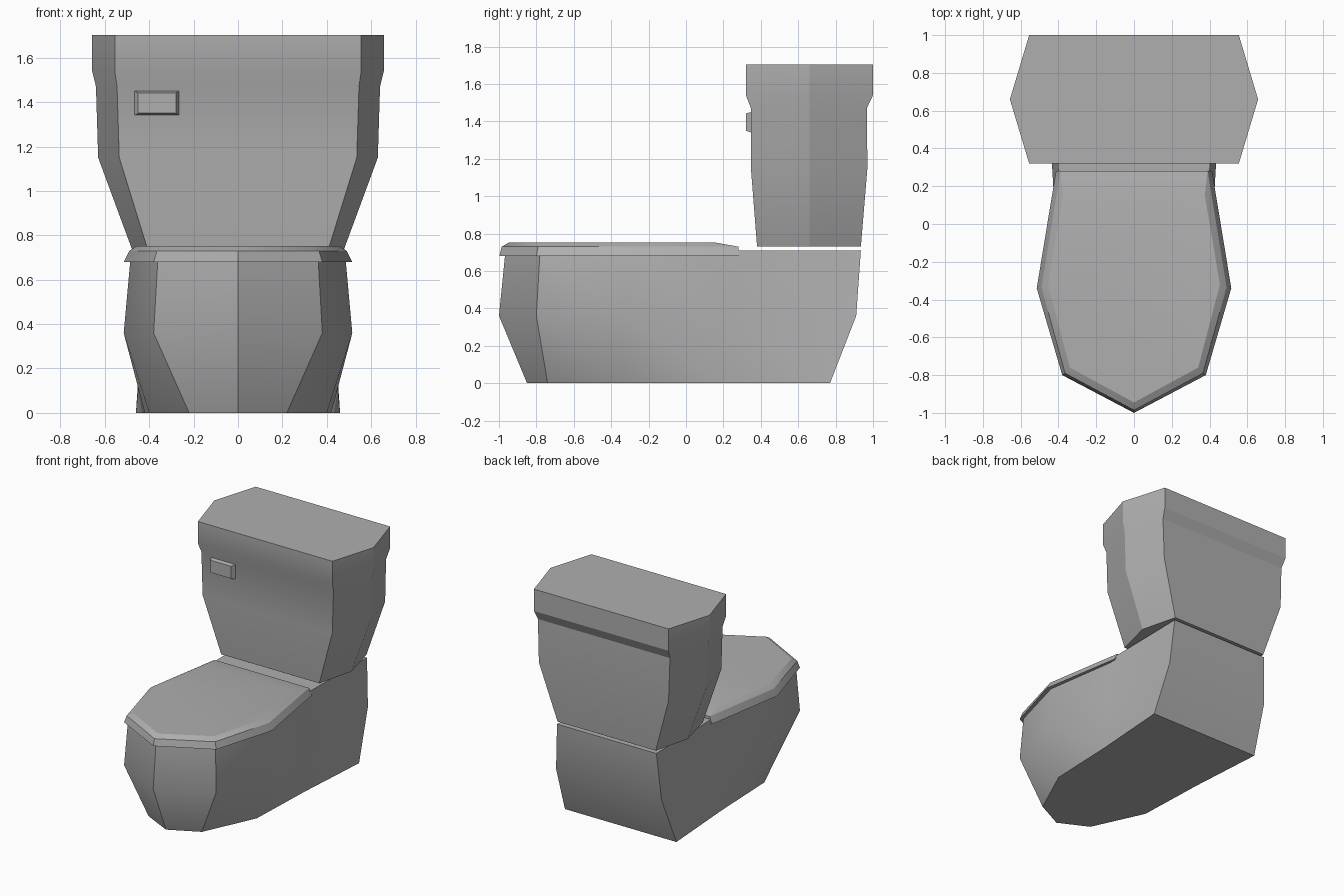
import bpy, bmesh
from math import radians

if "Cube" in bpy.data.objects:
    bpy.data.objects.remove(bpy.data.objects["Cube"])

# Mid-grey ceramic
grey = bpy.data.materials.new("grey_ceramic")
grey.diffuse_color = (.43, .43, .43, 1)
grey.use_nodes = True
grey.node_tree.nodes["Principled BSDF"].inputs["Base Color"].default_value = grey.diffuse_color


def finish(bm, name, angle):
    bmesh.ops.recalc_face_normals(bm, faces=bm.faces)
    mesh = bpy.data.meshes.new(name)
    bm.to_mesh(mesh)
    bm.free()
    mesh.materials.append(grey)
    ob = bpy.data.objects.new(name, mesh)
    bpy.context.collection.objects.link(ob)
    bpy.ops.object.select_all(action='DESELECT')
    ob.select_set(True)
    bpy.context.view_layer.objects.active = ob
    bpy.ops.object.shade_smooth_by_angle(angle=radians(angle))


def loft(name, rings, angle=30, split=False):
    """Skin a stack of equal-length rings and cap both ends.
    split cuts each side quad along a mirrored diagonal."""
    bm = bmesh.new()
    loops = [[bm.verts.new(p) for p in ring] for ring in rings]
    n = len(loops[0])
    for a, b in zip(loops, loops[1:]):
        for i in range(n):
            j = (i + 1) % n
            if not split:
                bm.faces.new((a[i], a[j], b[j], b[i]))
            elif i < n // 2:
                bm.faces.new((a[i], a[j], b[i]))
                bm.faces.new((a[j], b[j], b[i]))
            else:
                bm.faces.new((a[i], a[j], b[j]))
                bm.faces.new((a[i], b[j], b[i]))
    bm.faces.new(loops[0])
    bm.faces.new(loops[-1])
    finish(bm, name, angle)


def level(half, z):
    """Right-hand outline (front to back) closed with its mirror image."""
    return ([(x, y, z) for x, y in half]
            + [(-x, y, z) for x, y in reversed(half) if x > 0])


# Bowl and base: pointed front, widest near the middle, square back
loft("bowl_base", [
    level([(0, -.85), (.22, -.74), (.40, -.35), (.42, .18), (.46, .77)], 0),
    level([(0, -1.0), (.38, -.80), (.515, -.34), (.427, .19), (.435, .91)], .36),
    level([(0, -.965), (.36, -.78), (.483, -.33), (.40, .22), (.41, .935)], .71),
], split=True)

# Closed seat lid: bevelled rim, top sloping down at the hinge end
loft("seat_lid", [
    level([(0, -.998), (.38, -.80), (.515, -.34), (.413, .28)], .68),
    level([(0, -.985), (.365, -.79), (.49, -.335), (.39, .28)], .73),
    level([(0, -.945), (.34, -.76), (.455, -.32), (.375, .15)], .753),
])

# Tank with overhanging top: (z, corner x, middle x, front y, back y)
loft("tank", [
    level([(cx, fy), (mx, .66), (cx, by)], z)
    for z, cx, mx, fy, by in [
        (.73, .405, .475, .38, .935),
        (1.15, .535, .63, .347, .97),
        (1.47, .545, .64, .347, .967),
        (1.54, .555, .657, .32, 1.0),
        (1.703, .555, .657, .32, 1.0),
    ]
], angle=24)


# Flush handle: small tapered block on the tank front
def plate(x0, x1, z0, z1, y):
    return [(x0, y, z0), (x1, y, z0), (x1, y, z1), (x0, y, z1)]


loft("flush_handle", [
    plate(-.467, -.263, 1.34, 1.45, .35),
    plate(-.45, -.28, 1.35, 1.442, .32),
])
